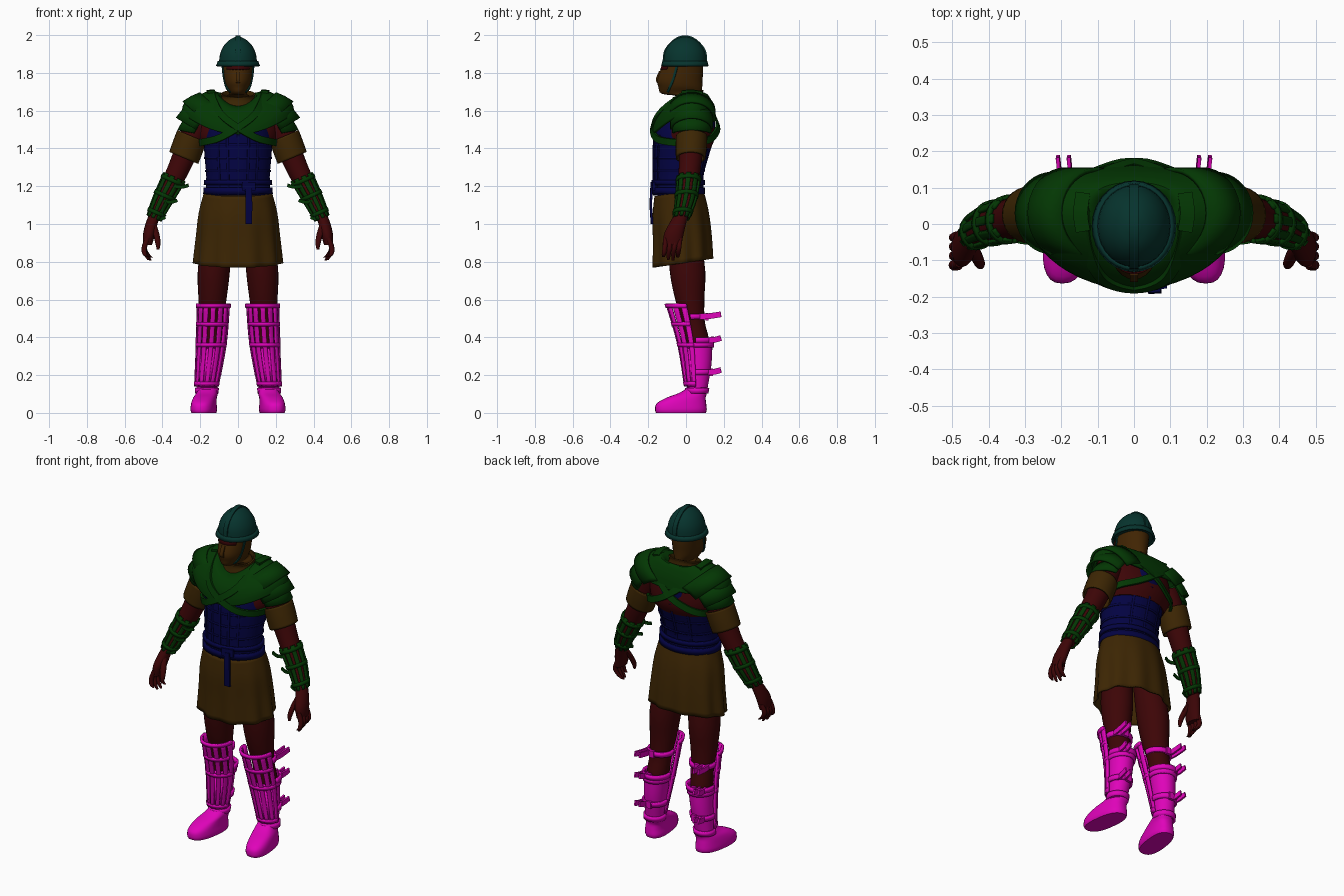
import bpy, bmesh
from math import sin, cos, radians, copysign
from mathutils import Vector

if "Cube" in bpy.data.objects:
    bpy.data.objects.remove(bpy.data.objects["Cube"])


def material(name, *rgb):
    m = bpy.data.materials.new(name)
    m.use_nodes = True
    m.diffuse_color = (*rgb, 1)
    m.node_tree.nodes["Principled BSDF"].inputs["Base Color"].default_value = (*rgb, 1)
    return m


teal = material("helmet teal", .002, .034, .027)
skin = material("dark red skin", .046, .0015, .002)
cloth = material("brown cloth", .046, .019, .001)
mask_brown = material("mask brown", .052, .018, .001)
green = material("armour green", .001, .038, .001)
blue = material("cuirass blue", .001, .001, .056)
pink = material("boot magenta", .74, .001, .49)


def grid(name, mat, rows, wrap=False, thick=0, mirror=False, cap=False):
    """Skin rows of points into a surface."""
    bm = bmesh.new()
    vs = [[bm.verts.new(p) for p in row] for row in rows]
    n = len(vs[0])
    for a, b in zip(vs, vs[1:]):
        for i in range(n if wrap else n - 1):
            j = (i + 1) % n
            bm.faces.new((a[i], a[j], b[j], b[i]))
    if cap:
        bm.faces.new(vs[0])
        bm.faces.new(vs[-1])
    bmesh.ops.recalc_face_normals(bm, faces=bm.faces)
    me = bpy.data.meshes.new(name)
    bm.to_mesh(me)
    bm.free()
    me.materials.append(mat)
    me.shade_smooth()
    me.set_sharp_from_angle(angle=radians(40))
    ob = bpy.data.objects.new(name, me)
    bpy.context.collection.objects.link(ob)
    if thick:
        mod = ob.modifiers.new("thickness", "SOLIDIFY")
        mod.thickness = thick
        mod.offset = 0
    if mirror:
        ob.modifiers.new("mirror", "MIRROR").use_mirror_merge = False
    return ob


def curve_through(pts, k=4):
    """Rounded path through tuples of any length."""
    if len(pts) < 3:
        return pts
    q = [pts[0], *pts, pts[-1]]
    out = []
    for a, b, c, d in zip(q, q[1:], q[2:], q[3:]):
        for s in range(k):
            t = s / k
            out.append(tuple(.5 * (2*y + (z-x)*t + (2*x-5*y+4*z-w)*t*t + (3*y-x-3*z+w)*t**3)
                             for x, y, z, w in zip(a, b, c, d)))
    return out + [pts[-1]]


def loft(name, mat, rings, arc=None, n=28, tilt=(0, 0), ripple=(0, 0), thick=0, mirror=False, power=1):
    """Rings are (x, y, z, rx, ry); an arc gives an open shell; ripples grow along the loft."""
    lo, hi = arc or (0, 360)
    angles = [radians(lo + (hi - lo) * i / n) for i in range(n + 1 if arc else n)]
    path = curve_through(rings)
    rows = []
    for j, (x, y, z, rx, ry) in enumerate(path):
        row = []
        for a in angles:
            w = 1 + ripple[0] * cos(ripple[1] * a) * j / len(path)
            dx = copysign(abs(cos(a)) ** power, cos(a)) * rx * w
            dy = copysign(abs(sin(a)) ** power, sin(a)) * ry * w
            row.append((x + dx, y + dy, z + tilt[0] * dx + tilt[1] * dy))
        rows.append(row)
    return grid(name, mat, rows, not arc, thick, mirror, not arc and not thick)


def band(name, mat, rings, z, h, grow=.006, arc=None, **kw):
    """Strip of height h that follows a set of rings at height z."""
    def at(level):
        r = sorted(rings, key=lambda q: q[2])
        for a, b in zip(r, r[1:]):
            if level <= b[2] or b is r[-1]:
                t = (level - a[2]) / (b[2] - a[2])
                v = [p + (q - p) * t for p, q in zip(a, b)]
                return (v[0], v[1], level, v[3] + grow, v[4] + grow)
    return loft(name, mat, [at(z - h / 2), at(z + h / 2)], arc, thick=kw.pop("thick", .012), **kw)


def ribbon(name, mat, pts, centre, width=.03, thick=.012, mirror=True):
    """Flat strap along a path, facing away from a centre."""
    path = [Vector(p) for p in curve_through(pts, 5)]
    rows = []
    for i, p in enumerate(path):
        t = (path[min(i + 1, len(path) - 1)] - path[max(i - 1, 0)]).normalized()
        out = p - Vector(centre)
        out = (out - t * out.dot(t)).normalized()
        s = t.cross(out) * width / 2
        o = out * thick / 2
        rows.append([p + s + o, p - s + o, p - s - o, p + s - o])
    return grid(name, mat, rows, True, mirror=mirror, cap=True)


# Head, face cloth and neck
head = [(0, .03, 1.58, .08, .065), (0, .025, 1.67, .066, .065), (0, -.022, 1.69, .047, .108),
        (0, -.03, 1.725, .066, .116), (0, -.033, 1.76, .075, .12), (0, -.023, 1.81, .08, .114),
        (0, -.01, 1.87, .085, .1)]
loft("masked_head", mask_brown, head)
band("eye_opening", skin, head, 1.834, .034, .001, (-135, -45), thick=.006)
ribbon("nose", mask_brown, [(0, -.136, 1.808), (0, -.153, 1.765), (0, -.145, 1.75)], (0, 0, 1.78), .022, .014, False)

# Helmet
dome = [(0, -.006, 1.84, .102, .113), (0, -.006, 1.9, .095, .109), (0, -.006, 1.945, .074, .088),
        (0, -.006, 1.975, .044, .057), (0, -.006, 1.99, .015, .02)]
loft("helmet_dome", teal, dome)
loft("helmet_rim", teal, [(0, -.006, 1.835, .112, .121), (0, -.006, 1.862, .102, .114)], thick=.01)
ribbon("helmet_ridge", teal, [(0, -.118, 1.86), (0, -.108, 1.92), (0, -.06, 1.974), (0, -.006, 1.993),
                              (0, .05, 1.974), (0, .098, 1.92), (0, .106, 1.86)], (0, 0, 1.85), .026, .012, False)
ribbon("chin_strap", teal, [(.083, -.045, 1.85), (.074, -.066, 1.77), (.053, -.092, 1.71), (0, -.1, 1.688)],
       (0, -.04, 1.78), .012, .007)

# Torso and cuirass with vertical lacing strips
loft("chest", skin, [(0, .01, 1.4, .175, .12), (0, .012, 1.47, .21, .142), (0, .03, 1.6, .2, .1),
                     (0, .03, 1.65, .1, .07)])
torso = [(0, -.04, 1.15, .174, .13), (0, -.042, 1.25, .168, .13), (0, -.03, 1.35, .176, .143),
         (0, -.01, 1.47, .18, .16), (0, 0, 1.56, .14, .155)]
loft("cuirass", blue, torso)
for a in (-126, -108, -90, -72, -54, 60, 90, 120):
    loft("cuirass_lacing", blue, torso[:4], (a - 2, a + 2), 2, thick=.009)
for z in (1.28, 1.35, 1.42):
    band("cuirass_seam", blue, torso, z, .01, .001, thick=.006)
for z, h in ((1.175, .035), (1.22, .025)):
    band("belt", blue, torso, z, h, .005)
ribbon("belt_knot", blue, [(.02, -.18, 1.2), (.09, -.168, 1.2)], (.05, 0, 1.2), .045, .018, False)
ribbon("belt_tail", blue, [(.055, -.182, 1.2), (.058, -.186, 1.1), (.056, -.18, 1.0)],
       (.05, 0, 1.1), .035, .012, False)

# Tunic
loft("skirt", cloth, [(0, -.038, 1.165, .175, .124), (0, -.03, 1.06, .2, .144), (0, -.02, .93, .213, .152),
                      (0, -.016, .793, .226, .156)], n=72, tilt=(0, .15), ripple=(.045, 10), thick=.01)
loft("collar", cloth, [(0, .01, 1.6, .12, .09), (0, .01, 1.665, .085, .078), (0, .01, 1.69, .09, .078)],
     tilt=(0, .25), thick=.008)
loft("sleeve", cloth, [(.245, .03, 1.465, .072, .078), (.265, .028, 1.41, .073, .078), (.287, .025, 1.35, .072, .074)],
     tilt=(.42, 0), thick=.01, mirror=True)

# Mantle: half width, front, back, then side, front and back heights
rows = []
for w, f, b, zs, zf, zb in curve_through([
        (.085, .07, .09, 1.655, 1.62, 1.67), (.135, .122, .112, 1.7, 1.605, 1.68),
        (.22, .158, .138, 1.67, 1.56, 1.63), (.28, .171, .15, 1.635, 1.51, 1.585),
        (.292, .174, .156, 1.585, 1.475, 1.555)]):
    row = []
    for i in range(48):
        c, s = cos(radians(i * 7.5)), sin(radians(i * 7.5))
        z = zs * c * c + (zb if s > 0 else zf) * s * s
        row.append((w * c, .03 * c * c + s * (b if s > 0 else f), z))
    rows.append(row)
grid("mantle", green, rows, True, .012)

# Layered shoulder plates
for top, tip, half, drop, sweep in (((.2, 1.692), (.29, 1.645), .12, .09, 100),
                                    ((.262, 1.63), (.324, 1.56), .108, .06, 90),
                                    ((.268, 1.57), (.315, 1.497), .1, .02, 80)):
    rows = []
    for x, z in (top, ((top[0] + tip[0]) / 2, (top[1] + tip[1]) / 2 + .004), tip):
        rows.append([(x - .1 + .1 * cos(p), .03 + half * sin(p), z - drop + drop * cos(p))
                     for p in (radians(a) for a in range(-sweep, sweep + 1, 10))])
    grid("shoulder_plate", green, rows, thick=.012, mirror=True)
ribbon("shoulder_tab", green, [(.14, -.02, 1.7), (.147, .03, 1.704), (.14, .085, 1.695)], (.13, .03, 1.5), .04, .014)

# Crossed harness straps
ribbon("harness_strap", green, [(.212, .02, 1.43), (.178, -.09, 1.435), (.1, -.158, 1.455), (0, -.18, 1.51),
                                (-.085, -.152, 1.575), (-.125, -.075, 1.645), (-.14, .03, 1.698),
                                (-.13, .11, 1.635), (0, .168, 1.53), (.1, .15, 1.47), (.178, .105, 1.44),
                                (.212, .02, 1.43)], (0, 0, 1.46), .036, .014)

# Arms and hands
arm = [(.2, .03, 1.56, .068, .072), (.285, .025, 1.36, .056, .062), (.335, .015, 1.25, .05, .056),
       (.398, 0, 1.13, .042, .05), (.445, -.025, 1.03, .031, .037)]
loft("arm", skin, arm, tilt=(.45, 0), mirror=True)
loft("palm", skin, [(.442, -.025, 1.05, .03, .036), (.458, -.045, 1.0, .032, .045),
                    (.471, -.065, .945, .032, .052), (.479, -.07, .89, .024, .046)], n=16, mirror=True)
for i in range(4):
    y, low = -.107 + i * .025, .825 - .02 * sin(i)
    loft("finger", skin, [(.478, y, .925, .015, .014), (.496, y - .005, .875, .014, .013),
                          (.494 - i * .005, y - .01, .84, .012, .012), (.48 - i * .008, y - .012, low, .007, .007)],
         n=10, mirror=True)
loft("thumb", skin, [(.45, -.06, 1.0, .018, .02), (.433, -.09, .945, .017, .017),
                     (.424, -.11, .9, .014, .014), (.423, -.116, .865, .007, .007)], n=10, mirror=True)

# Splinted bracers
bracer = [(q[0], q[1], q[2], q[3] + .005, q[4] + .005) for q in arm[2:]]
for a in range(0, 360, 40):
    loft("bracer_splint", green, bracer, (a - 12, a + 12), 3, (.45, 0), thick=.009, mirror=True)
for z, reach in ((1.23, .262), (1.15, .322), (1.06, .385)):
    band("bracer_band", green, bracer, z, .018, .002, tilt=(.45, 0), mirror=True)
    ribbon("bracer_tail", green, [(reach + .075, -.045, z - .03), (reach + .035, -.052, z - .034),
                                  (reach, -.045, z - .025)], (reach + .04, .05, z - .03), .018, .008)

# Legs
leg = [(.11, -.01, .95, .08, .085), (.128, .008, .75, .085, .094), (.135, .02, .6, .074, .077),
       (.14, .04, .48, .062, .06), (.148, .06, .35, .06, .066), (.165, .06, .12, .042, .045)]
loft("leg", skin, leg, mirror=True)

# Boots
shaft = [(.146, .065, .37, .068, .075), (.155, .064, .25, .062, .07), (.167, .058, .1, .052, .05)]
loft("boot_shaft", pink, shaft, mirror=True)
band("boot_cuff", pink, shaft, .36, .025, .003, mirror=True)
band("ankle_band", pink, shaft, .118, .03, .004, mirror=True)
foot = loft("boot_foot", pink, [(.18, -.027, 0, .062, .132), (.18, -.027, .018, .067, .137),
                                (.18, -.024, .05, .064, .131), (.177, .0, .08, .06, .104),
                                (.17, .036, .105, .055, .074), (.168, .055, .13, .047, .05)],
            mirror=True, power=.8)
for v in foot.data.vertices:
    v.co.x -= .12 * (v.co.y + .02)

# Splinted greaves over the shins
greave = [(.13, -.002, .575, .082, .1), (.142, .038, .36, .076, .078), (.167, .05, .14, .059, .055)]
for i in range(-3, 4):
    a = -90 + i * 28
    loft("greave_splint", pink, greave, (a - 9, a + 9), 3, thick=.012, mirror=True)
loft("greave_plate", pink, [(.145, .042, .34, .07, .072), (.167, .05, .14, .056, .052)], (-180, 0),
     thick=.006, mirror=True)
band("greave_rim", pink, greave, .567, .022, .005, (-182, 2), mirror=True)
for z in (.47, .36, .155):
    band("greave_band", pink, greave, z, .02, .001, (-182, 2), mirror=True)

# Calf straps with loose tails and buckles
for z, base, back in ((.51, leg, .1), (.385, shaft, .13), (.215, shaft, .125)):
    band("calf_strap", pink, base, z, .028, .006, (-10, 190), mirror=True)
    for x in (.17, .2):
        ribbon("strap_tail", pink, [(x, back - .03, z), (x + .005, back + .02, z + .002),
                                    (x + .01, .185, z + .012)], (x - .1, back, z), .03, .01)
    ribbon("strap_buckle", pink, [(.135, back + .01, z), (.165, back + .01, z)], (.15, 0, z), .04, .016)
